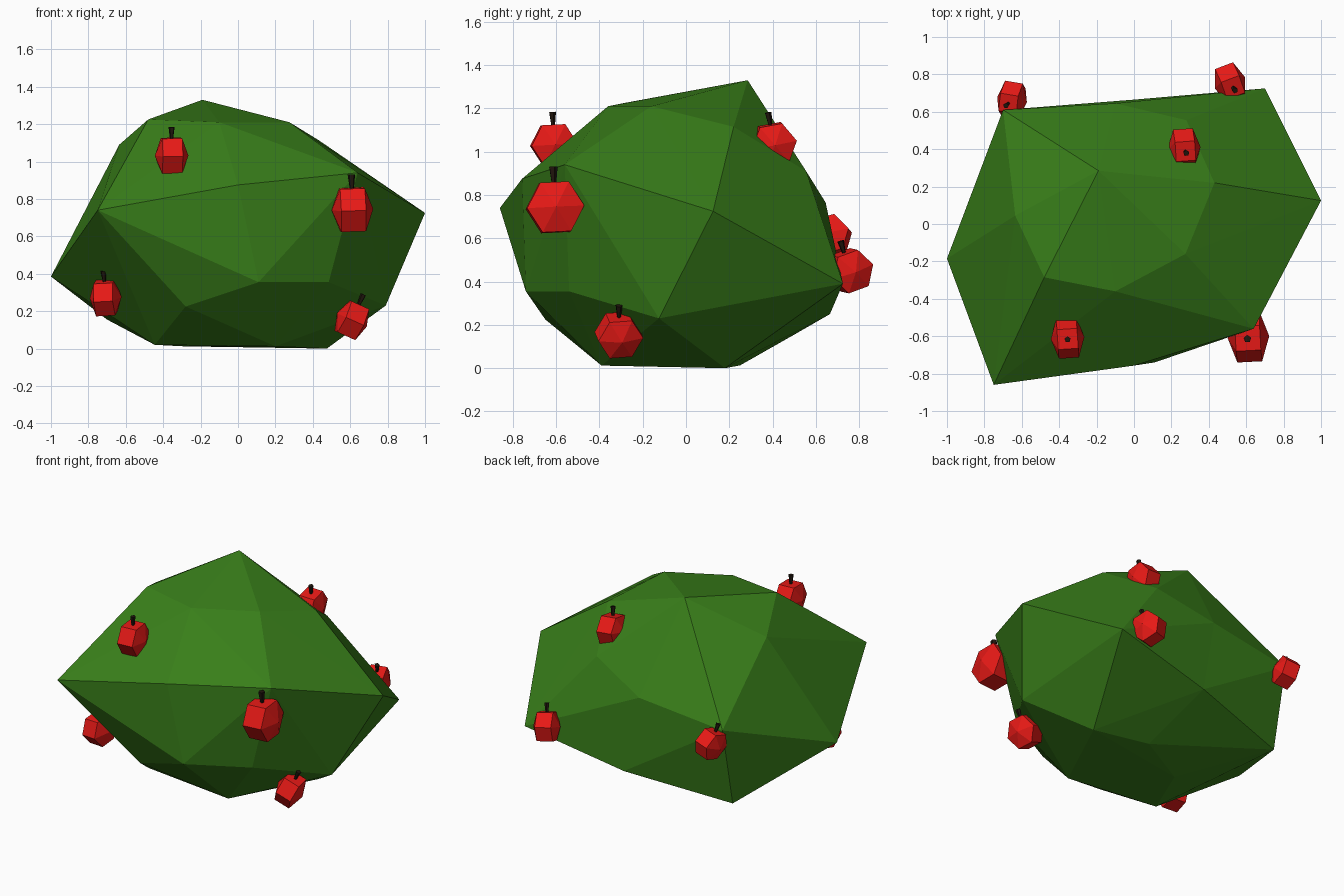
import bpy, bmesh, math
from mathutils import Vector, Matrix

if "Cube" in bpy.data.objects:
    bpy.data.objects.remove(bpy.data.objects["Cube"])


def material(name, rgb):
    m = bpy.data.materials.new(name)
    m.diffuse_color = (*rgb, 1)
    m.use_nodes = True
    m.node_tree.nodes["Principled BSDF"].inputs["Base Color"].default_value = m.diffuse_color
    return m


GREEN = material("leaf_green", (0.04, 0.21, 0.01))
RED = material("fruit_red", (0.8, 0.01, 0.008))
DARK = material("stem_dark", (0.015, 0.008, 0.004))


def add_object(name, bm, mat, matrix=Matrix()):
    bmesh.ops.recalc_face_normals(bm, faces=bm.faces)
    me = bpy.data.meshes.new(name)
    bm.to_mesh(me)
    bm.free()
    me.materials.append(mat)
    ob = bpy.data.objects.new(name, me)
    ob.matrix_world = matrix
    bpy.context.collection.objects.link(ob)


def hull(points):
    bm = bmesh.new()
    for p in points:
        bm.verts.new(p)
    bmesh.ops.convex_hull(bm, input=bm.verts[:])
    loose = [v for v in bm.verts if not v.link_faces]
    bmesh.ops.delete(bm, geom=loose, context='VERTS')
    return bm


# Bush: faceted boulder-like crown
dent = Vector((-0.10, 0.72, 0.765))  # back point, pulled in after the hull is made
crown = [(-0.19, 0.285, 1.33), (-0.635, 0.045, 1.09), (-0.48, -0.285, 1.225),
         (-0.10, -0.36, 1.21), (0.275, -0.16, 1.21), (0.43, 0.22, 1.115), (0.28, 0.555, 0.91)]
waist = [(-1.0, -0.185, 0.385), (-0.75, -0.86, 0.74), (0, -0.757, 0.875), (0.64, -0.56, 0.94),
         (1.0, 0.125, 0.725), (0.70, 0.725, 0.39), dent, (-0.70, 0.61, 0.69)]
base = [(0, 0.665, 0.25), (-0.70, 0.50, 0.155), (-0.28, -0.65, 0.225), (0.11, -0.74, 0.355),
        (0.485, -0.54, 0.355), (0.79, -0.125, 0.23), (0.475, 0.18, 0.0), (0.09, 0.25, 0.013),
        (-0.29, 0.04, 0.012), (-0.445, -0.32, 0.02), (0.2, -0.39, 0.012)]
bush = hull(crown + waist + base)
for v in bush.verts:
    if (v.co - dent).length < 1e-4:
        v.co.y = 0.645
add_object("bush", bush, GREEN)


# Fruit: six-sided barrel lying along x with pointed ends, plus a flared stem
def fruit(index, centre, size, lean, yaw):
    rot = Vector((0, 0, 1)).rotation_difference(Vector((*lean, 1))).to_matrix().to_4x4()
    mat = (Matrix.Translation(centre) @ rot @ Matrix.Rotation(math.radians(yaw), 4, 'Z')
           @ Matrix.Scale(size, 4))
    pts = [(-0.42, 0, 0), (0.42, 0, 0)]
    for k in range(6):
        a = k * math.pi / 3
        pts += [(s * 0.25, 0.5 * math.cos(a), 0.5 * math.sin(a)) for s in (-1, 1)]
    add_object(f"fruit_{index}", hull(pts), RED, mat)
    bm = bmesh.new()
    bmesh.ops.create_cone(bm, cap_ends=True, segments=5, radius1=0.04, radius2=0.08, depth=0.32,
                          matrix=Matrix.Translation((0, 0, 0.55)))
    add_object(f"fruit_stem_{index}", bm, DARK, mat)


# centre, size, stem lean, yaw
fruits = [((-0.355, -0.61, 1.032), 0.214, (0, -0.05), 4),
          ((0.612, -0.605, 0.743), 0.265, (-0.03, -0.05), 3),
          ((-0.708, -0.47, 0.272), 0.205, (-0.08, -0.2), -8),
          ((0.609, -0.31, 0.153), 0.21, (0.45, 0), 10),
          ((0.268, 0.405, 1.035), 0.21, (0.08, -0.18), 4),
          ((0.513, 0.755, 0.45), 0.205, (0.2, -0.3), 20),
          ((-0.652, 0.665, 0.61), 0.195, (-0.25, -0.25), -8)]
for i, f in enumerate(fruits, 1):
    fruit(i, *f)
